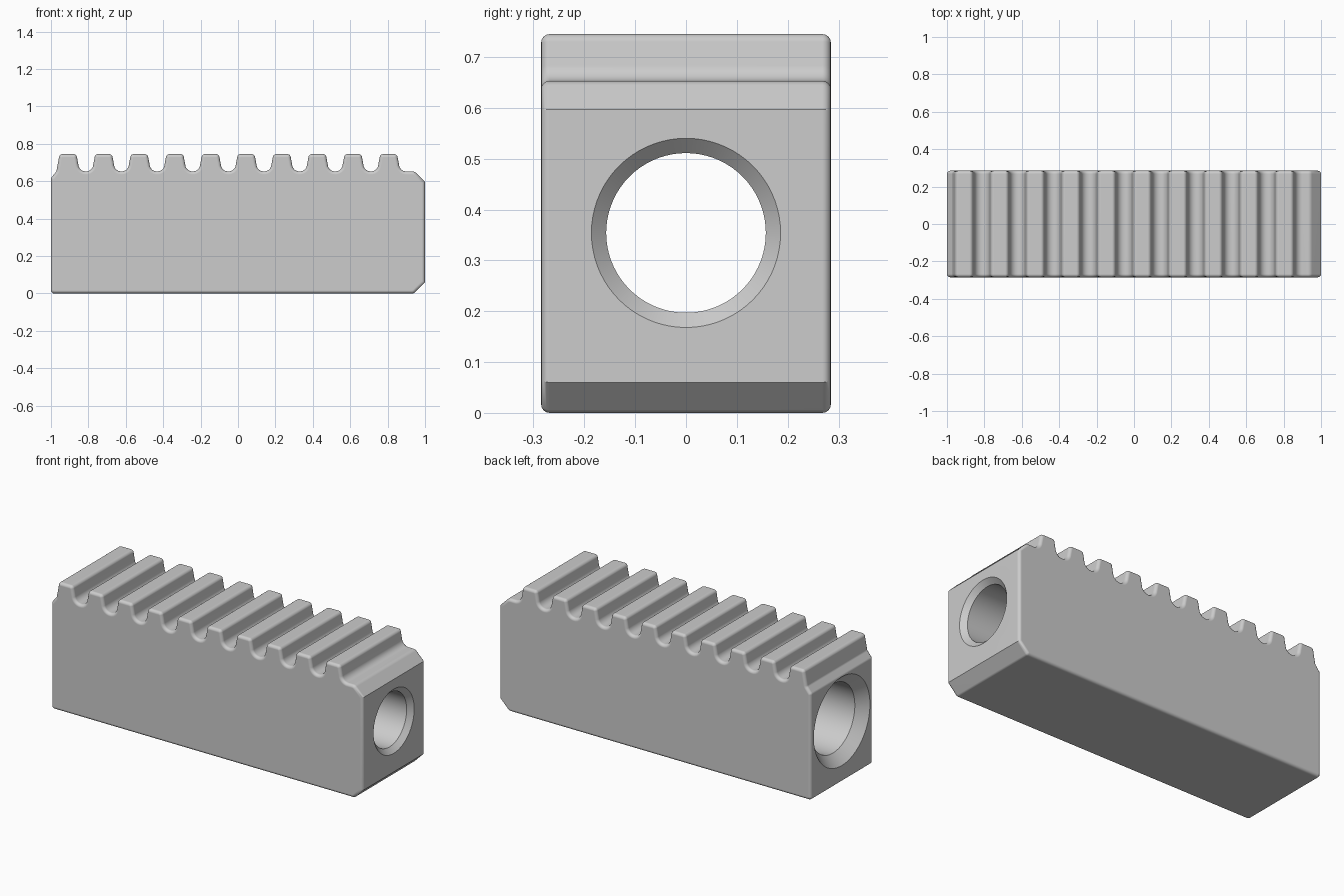
import bpy
import bmesh
from math import pi, sin, cos
from mathutils import Vector

cube = bpy.data.objects.get("Cube")
if cube:
    bpy.data.objects.remove(cube, do_unlink=True)

HALF_W, ROOT, TIP = 0.285, 0.653, 0.745
TEETH, FIRST, PITCH = 10, -0.909, 0.1905
EDGE = 0.017          # rounding of the long outline edges
BORE_Z = 0.354

steel = bpy.data.materials.new("grey steel")
steel.use_nodes = True
GREY = (0.604, 0.604, 0.604, 1)
steel.diffuse_color = GREY
steel.node_tree.nodes["Principled BSDF"].inputs["Base Color"].default_value = GREY


def make_object(name, bm):
    bmesh.ops.recalc_face_normals(bm, faces=bm.faces)
    mesh = bpy.data.meshes.new(name)
    bm.to_mesh(mesh)
    bm.free()
    mesh.materials.append(steel)
    obj = bpy.data.objects.new(name, mesh)
    bpy.context.collection.objects.link(obj)
    return obj


def round_corners(corners, steps=6):
    """Replace each (x, z, radius) corner by a tangent arc."""
    out = []
    for i, (x, z, r) in enumerate(corners):
        p = Vector((x, z))
        a = (Vector(corners[i - 1][:2]) - p).normalized()
        b = (Vector(corners[(i + 1) % len(corners)][:2]) - p).normalized()
        if r == 0:
            out.append(p)
            continue
        half = a.angle(b) / 2
        centre = p + (a + b).normalized() * r / sin(half)
        tangent = r * cos(half) / sin(half)
        start, end = p + a * tangent - centre, p + b * tangent - centre
        out += [centre + start.lerp(end, k / steps).normalized() * r
                for k in range(steps + 1)]
    return out


def inset(points, d):
    """Mitred inward offset of a clockwise outline."""
    out = []
    for i, p in enumerate(points):
        a = (p - points[i - 1]).normalized()
        b = (points[(i + 1) % len(points)] - p).normalized()
        na, nb = Vector((a.y, -a.x)), Vector((b.y, -b.x))
        out.append(p + (na + nb) * d / (1 + na.dot(nb)))
    return out


# Toothed side outline, clockwise from the lower -x corner
corners = [(-1, 0, 0.018), (-1, 0.617, 0.02)]
for i in range(TEETH):
    c = FIRST + i * PITCH
    corners += [(c - 0.062, ROOT, 0.037 if i else 0.02),
                (c - 0.045, TIP, 0.018), (c + 0.045, TIP, 0.018),
                (c + 0.062, ROOT, 0.037)]
corners += [(0.943, ROOT, 0.03), (1, 0.597, 0), (1, 0.06, 0), (0.94, 0, 0.02)]
outline = round_corners(corners)

# Block body: outline rings with rounded rims front and back
rings = []
for k in range(5):
    t = k / 4 * pi / 2
    rings.append((-HALF_W + EDGE * (1 - sin(t)), EDGE * (1 - cos(t))))
rings = rings[::-1] + [(-y, d) for y, d in rings]
bm = bmesh.new()
loops = [[bm.verts.new((p.x, y, p.y)) for p in inset(outline, d)] for y, d in rings]
n = len(outline)
for low, high in zip(loops, loops[1:]):
    for i in range(n):
        j = (i + 1) % n
        bm.faces.new((low[i], low[j], high[j], high[i]))
bm.faces.new(loops[0])
bm.faces.new(loops[-1])
body = make_object("toothed_block", bm)

# Stepped, countersunk bore turned about the x axis
bore = [(-1.05, 0), (-1.05, 0.307), (-0.943, 0.2), (0.5, 0.2), (0.5, 0.157),
        (0.972, 0.157), (1.05, 0.238), (1.05, 0)]
bm = bmesh.new()
path = [bm.verts.new((x, 0, BORE_Z + r)) for x, r in bore]
edges = [bm.edges.new(pair) for pair in zip(path, path[1:])]
bmesh.ops.spin(bm, geom=path + edges, cent=(0, 0, BORE_Z), axis=(1, 0, 0),
               angle=2 * pi, steps=72)
bmesh.ops.remove_doubles(bm, verts=bm.verts, dist=0.0001)
cutter = make_object("bore_cutter", bm)
cutter.hide_render = True

cut = body.modifiers.new("bore", 'BOOLEAN')
cut.operation = 'DIFFERENCE'
cut.solver = 'EXACT'
cut.object = cutter
bpy.ops.object.select_all(action='DESELECT')
body.select_set(True)
bpy.context.view_layer.objects.active = body
bpy.ops.object.modifier_apply(modifier=cut.name)
bpy.data.objects.remove(cutter, do_unlink=True)

# Smooth fillets, flat faces
bpy.ops.object.shade_smooth_by_angle(angle=pi / 6)
flat = body.modifiers.new("flat faces", 'WEIGHTED_NORMAL')
flat.keep_sharp = True
